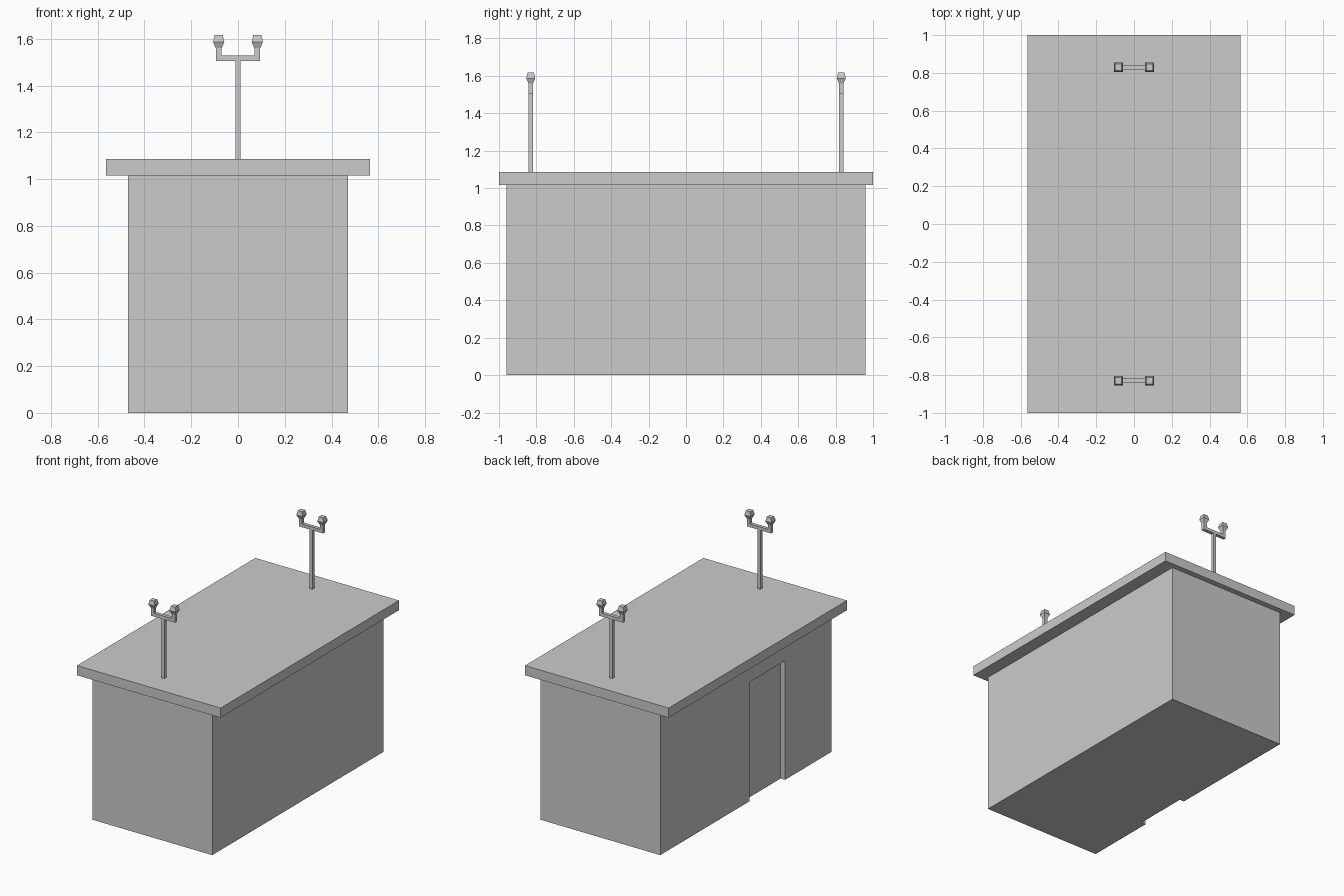
import bpy

if "Cube" in bpy.data.objects:
    bpy.data.objects.remove(bpy.data.objects["Cube"])


def mesh_object(name, verts, faces):
    mesh = bpy.data.meshes.new(name)
    mesh.from_pydata(verts, [], faces)
    obj = bpy.data.objects.new(name, mesh)
    bpy.context.collection.objects.link(obj)
    return obj


def stack(name, cx, cy, levels):
    """Rectangular rings (half x, half y, z) joined from bottom to top."""
    verts = [(cx + sx * hx, cy + sy * hy, z) for hx, hy, z in levels
             for sx, sy in ((-1, -1), (1, -1), (1, 1), (-1, 1))]
    faces = [(3, 2, 1, 0)]
    for k in range(0, 4 * (len(levels) - 1), 4):
        faces += [(k + i, k + (i + 1) % 4, k + 4 + (i + 1) % 4, k + 4 + i) for i in range(4)]
    n = len(verts)
    faces.append((n - 4, n - 3, n - 2, n - 1))
    return mesh_object(name, verts, faces)


def box(name, x0, x1, y0, y1, z0, z1):
    hx, hy = (x1 - x0) / 2, (y1 - y0) / 2
    return stack(name, (x0 + x1) / 2, (y0 + y1) / 2, [(hx, hy, z0), (hx, hy, z1)])


def extrude_xz(name, profile, y, half):
    """Counter-clockwise x-z profile given thickness along y."""
    n = len(profile)
    verts = [(x, y - half, z) for x, z in profile] + [(x, y + half, z) for x, z in profile]
    faces = [tuple(range(n)), tuple(reversed(range(n, 2 * n)))]
    faces += [((i + 1) % n, i, n + i, n + (i + 1) % n) for i in range(n)]
    return mesh_object(name, verts, faces)


# Building body with a doorway recess in the left wall
body = box("building_body", -0.47, 0.47, -0.96, 0.96, 0, 1.016)
cutter = box("doorway_cutter", -0.6, -0.435, -0.44, -0.04, -0.1, 0.845)
cutter.hide_render = True
cut = body.modifiers.new("doorway", 'BOOLEAN')
cut.operation = 'DIFFERENCE'
cut.solver = 'EXACT'
cut.object = cutter
bpy.context.view_layer.objects.active = body
bpy.ops.object.modifier_apply(modifier=cut.name)
bpy.data.objects.remove(cutter)

# Overhanging flat roof slab
box("roof_slab", -0.564, 0.564, -1, 1, 1.016, 1.085)

# Twin lamp posts at the two ends of the roof
BRACKET = [(-0.095, 1.505), (0.095, 1.505), (0.095, 1.562), (0.07, 1.562),
           (0.07, 1.528), (-0.07, 1.528), (-0.07, 1.562), (-0.095, 1.562)]
for end, y in (("front", -0.83), ("back", 0.83)):
    box(f"{end}_lamp_pole", -0.011, 0.011, y - 0.012, y + 0.012, 1.085, 1.505)
    extrude_xz(f"{end}_lamp_bracket", BRACKET, y, 0.012)
    for side, x in (("left", -0.0825), ("right", 0.0825)):
        stack(f"{end}_{side}_lamp_head", x, y,
              [(0.0125, 0.012, 1.56), (0.024, 0.024, 1.587), (0.017, 0.017, 1.617)])
